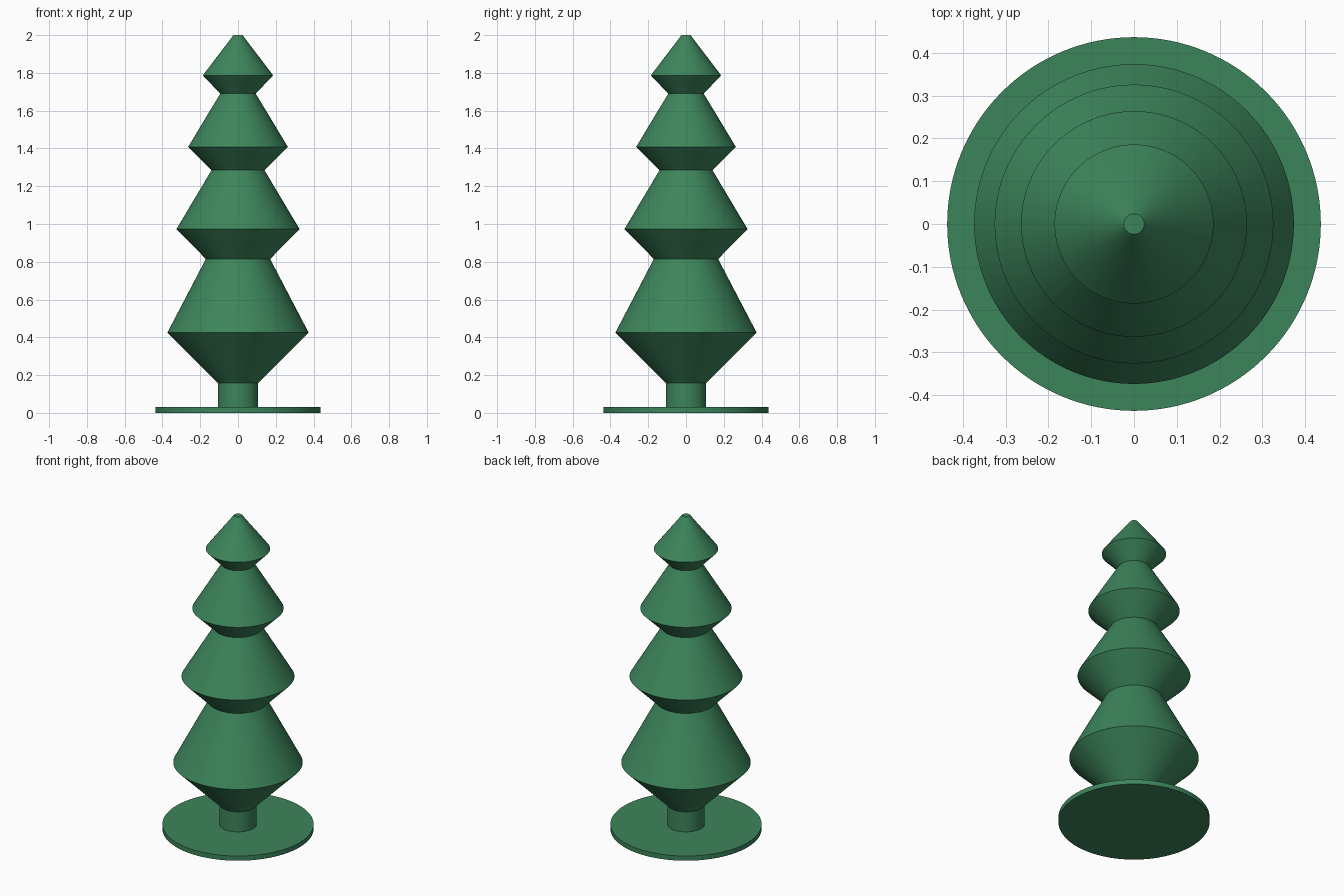
import bpy, bmesh
from math import cos, sin, pi, radians

SIDES = 128

cube = bpy.data.objects.get("Cube")
if cube:
    bpy.data.objects.remove(cube, do_unlink=True)

green = bpy.data.materials.new("fir green")
green.use_nodes = True
color = (0.046, 0.235, 0.105, 1)
green.diffuse_color = color
green.node_tree.nodes["Principled BSDF"].inputs["Base Color"].default_value = color


def turned(name, profile):
    """Closed solid of revolution from (radius, height) points, bottom to top."""
    bm = bmesh.new()
    angles = [2 * pi * i / SIDES for i in range(SIDES)]
    rings = [[bm.verts.new((r * cos(a), r * sin(a), z)) for a in angles]
             for r, z in profile]
    for low, high in zip(rings, rings[1:]):
        for i in range(SIDES):
            j = (i + 1) % SIDES
            bm.faces.new((low[i], low[j], high[j], high[i]))
    bm.faces.new(rings[0][::-1])
    bm.faces.new(rings[-1])
    mesh = bpy.data.meshes.new(name)
    bm.to_mesh(mesh)
    bm.free()
    mesh.materials.append(green)
    obj = bpy.data.objects.new(name, mesh)
    bpy.context.collection.objects.link(obj)
    bpy.ops.object.select_all(action='DESELECT')
    obj.select_set(True)
    bpy.context.view_layer.objects.active = obj
    bpy.ops.object.shade_smooth_by_angle(angle=radians(25))
    return obj


# Flat round stand
turned("base_disc", [(0.437, 0), (0.437, 0.03)])

# Trunk and four stacked tiers, turned as one piece
turned("tree", [
    (0.107, 0.03), (0.107, 0.158),    # trunk
    (0.374, 0.425), (0.17, 0.815),    # lowest tier
    (0.326, 0.973), (0.14, 1.285),    # second tier
    (0.264, 1.408), (0.094, 1.69),    # third tier
    (0.186, 1.787), (0.024, 2.0),     # top tier
])
